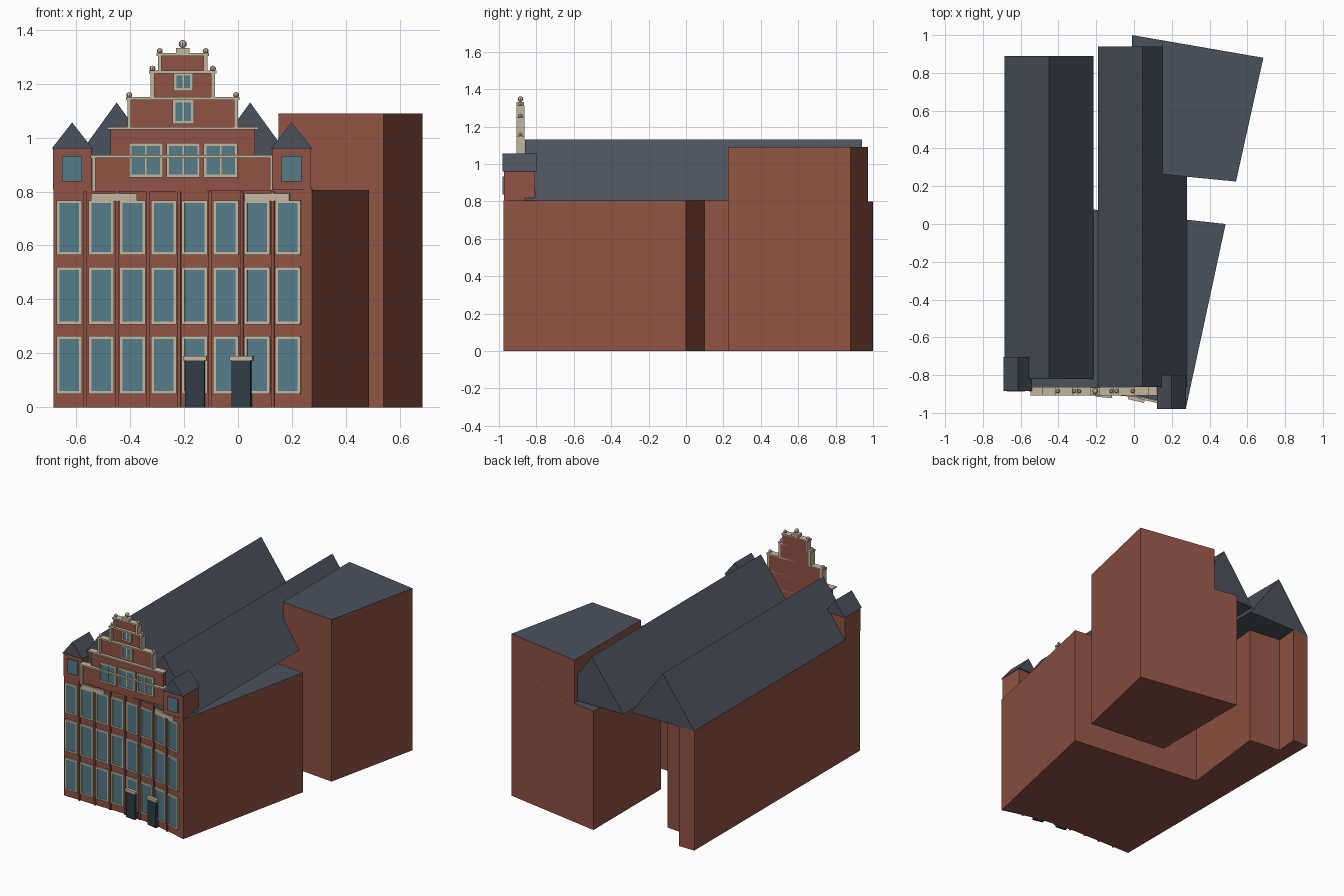
import bpy, bmesh, math
from mathutils import Matrix, Vector

if "Cube" in bpy.data.objects:
    bpy.data.objects.remove(bpy.data.objects["Cube"])


def mat(name, col):
    m = bpy.data.materials.new(name)
    m.diffuse_color = (*col, 1)
    m.use_nodes = True
    m.node_tree.nodes["Principled BSDF"].inputs["Base Color"].default_value = m.diffuse_color
    return m


BRICK = mat("brick", (0.28, 0.085, 0.058))
SLATE = mat("slate", (0.07, 0.085, 0.11))
STONE = mat("stone", (0.55, 0.47, 0.34))
GLASS = mat("glass", (0.09, 0.20, 0.25))
DOOR = mat("door", (0.03, 0.045, 0.06))


def finish(bm, name, mats):
    bmesh.ops.recalc_face_normals(bm, faces=bm.faces[:])
    me = bpy.data.meshes.new(name)
    bm.to_mesh(me)
    bm.free()
    for m in mats:
        me.materials.append(m)
    ob = bpy.data.objects.new(name, me)
    bpy.context.collection.objects.link(ob)
    return ob


def block(name, pts, z0, z1, wall=BRICK, top=SLATE):
    """Footprint polygon raised from z0 to z1, with its own roof colour."""
    bm = bmesh.new()
    lo = [bm.verts.new((x, y, z0)) for x, y in pts]
    hi = [bm.verts.new((x, y, z1)) for x, y in pts]
    bm.faces.new(lo)
    bm.faces.new(hi).material_index = 1
    n = len(pts)
    for i in range(n):
        j = (i + 1) % n
        bm.faces.new((lo[i], lo[j], hi[j], hi[i]))
    return finish(bm, name, [wall, top])


def rect(x0, x1, y0, y1):
    return [(x0, y0), (x1, y0), (x1, y1), (x0, y1)]


def gable_roof(name, x0, x1, y0, y1, z0, z1):
    bm = bmesh.new()
    prof = [(x0, z0), (x1, z0), ((x0 + x1) / 2, z1)]
    a, b = [[bm.verts.new((x, y, z)) for x, z in prof] for y in (y0, y1)]
    bm.faces.new(a)
    bm.faces.new(b)
    for i in range(3):
        j = (i + 1) % 3
        bm.faces.new((a[i], a[j], b[j], b[i]))
    return finish(bm, name, [SLATE])


def boxes(name, items, m):
    """Many boxes in one object: (x, y, z, width, depth, height, turn)."""
    bm = bmesh.new()
    for x, y, z, w, d, h, r in items:
        M = Matrix.Translation((x, y, z)) @ Matrix.Rotation(r, 4, 'Z') @ Matrix.Diagonal((w, d, h, 1))
        bmesh.ops.create_cube(bm, size=1, matrix=M)
    return finish(bm, name, [m])


# Bowed street front: footprint points and lookup of position and angle
FRONT = [(-0.685, -0.875), (-0.25, -0.88), (0.0, -0.905), (0.15, -0.94), (0.275, -0.975)]


def on_front(x):
    for (xa, ya), (xb, yb) in zip(FRONT, FRONT[1:]):
        if x <= xb:
            break
    return ya + (yb - ya) * (x - xa) / (xb - xa), math.atan2(yb - ya, xb - xa)


def front_box(x, z0, z1, w, out, depth=0.012):
    y, r = on_front(x)
    return (x + math.sin(r) * out, y - math.cos(r) * out, (z0 + z1) / 2, w, depth, z1 - z0, r)


# Main house, rear tower and lean-to parts
block("main_house", FRONT + [(0.485, 0.0), (-0.43, 0.10), (-0.36, 0.71),
                             (-0.585, 0.735), (-0.57, 0.89), (-0.685, 0.89)], 0, 0.805)
block("tower_lower", [(-0.01, 0.28), (0.54, 0.225), (0.685, 0.88), (-0.01, 1.0)], 0, 0.8)
block("tower_upper", [(0.15, 0.263), (0.54, 0.225), (0.685, 0.88), (0.15, 0.972)], 0.8, 1.09)

# Twin pitched roofs
gable_roof("left_roof", -0.685, -0.215, -0.82, 0.89, 0.805, 1.13)
gable_roof("right_roof", -0.19, 0.28, -0.862, 0.94, 0.805, 1.13)

# Window grid of the street front
glass, frame, piers = [], [], []
COLS = [-0.625, -0.507, -0.391, -0.275, -0.16, -0.044, 0.073, 0.187]
ROWS = [(0.055, 0.258), (0.312, 0.515), (0.57, 0.762)]


def side_frame(x, z0, z1, w, make):
    t = 0.011
    return [make(x - w / 2, z0, z1, t), make(x + w / 2, z0, z1, t),
            make(x, z0 - t / 2, z0 + t / 2, w + t), make(x, z1 - t / 2, z1 + t / 2, w + t)]


for x in COLS:
    for z0, z1 in ROWS:
        glass.append(front_box(x, z0, z1, 0.084, 0.002))
        frame += side_frame(x, z0, z1, 0.084, lambda a, b, c, w: front_box(a, b, c, w, 0.005))
for i in range(7):
    piers.append(front_box((COLS[i] + COLS[i + 1]) / 2, 0, 0.8, 0.012, 0.003))
boxes("window_panes", glass, GLASS)
boxes("window_frames", frame, STONE)
boxes("brick_piers", piers, BRICK)

# Doors with lintels, stone bands under the eaves
DX = (-0.158, 0.017)
boxes("doors", [front_box(x, 0, 0.173, 0.072, 0.014, 0.026) for x in DX], DOOR)
boxes("door_lintels", [front_box(x, 0.173, 0.19, 0.088, 0.014, 0.03) for x in DX], STONE)
boxes("stone_bands", [front_box(x, 0.765, 0.792, 0.17, 0.008) for x in (-0.46, 0.11)], STONE)

# Stepped gable: brick tiers, stone copings, end posts and balls
CX = -0.205
TIERS = [(0.33, 0.80, 0.93), (0.268, 0.93, 1.035), (0.198, 1.035, 1.145),
         (0.112, 1.145, 1.243), (0.085, 1.243, 1.308)]
tiers, copings, posts, balls = [], [], [], []
for i, (hw, z0, z1) in enumerate(TIERS):
    tiers.append((CX, -0.875, (z0 + z1) / 2, hw * 2, 0.025, z1 - z0, 0))
    copings.append((CX, -0.885, z1, hw * 2 + 0.025, 0.045, 0.01, 0))
    for s in (-1, 1):
        if i != 1:
            posts.append((CX + s * hw, -0.885, (z0 + z1) / 2, 0.014, 0.045, z1 - z0, 0))
        if i > 1:
            balls.append((CX + s * hw, z1 + 0.013, 0.011))
posts.append((CX, -0.885, 1.32, 0.05, 0.04, 0.024, 0))
balls.append((CX, 1.347, 0.015))
boxes("gable_tiers", tiers, BRICK)
boxes("gable_copings", copings, STONE)
boxes("gable_posts", posts, STONE)
bm = bmesh.new()
for x, z, r in balls:
    bmesh.ops.create_uvsphere(bm, u_segments=8, v_segments=6, radius=r,
                              matrix=Matrix.Translation((x, -0.885, z)))
finish(bm, "gable_balls", [STONE])

# Gable windows, each split by a centre bar
glass, frame = [], []
for x, z0, z1, w in [(-0.342, 0.857, 0.975, 0.115), (-0.203, 0.857, 0.975, 0.115),
                     (-0.064, 0.857, 0.975, 0.115), (-0.203, 1.055, 1.135, 0.07),
                     (-0.203, 1.178, 1.235, 0.06)]:
    glass.append((x, -0.888, (z0 + z1) / 2, w, 0.012, z1 - z0, 0))
    bar = lambda a, b, c, t: (a, -0.891, (b + c) / 2, t, 0.014, c - b, 0)
    frame += side_frame(x, z0, z1, w, bar) + [bar(x, z0, z1, 0.006)]
boxes("gable_panes", glass, GLASS)
boxes("gable_frames", frame, STONE)

# Corner turrets with little pitched roofs
for side, x0, x1, y0, y1 in (("left", -0.69, -0.54, -0.885, -0.705),
                             ("right", 0.122, 0.275, -0.98, -0.80)):
    c = (x0 + x1) / 2
    block(side + "_turret", rect(x0 + 0.004, x1 - 0.004, y0 + 0.008, y1 - 0.008), 0.805, 0.962)
    gable_roof(side + "_turret_roof", x0, x1, y0, y1, 0.96, 1.056)
    boxes(side + "_turret_window", [(c, y0 + 0.006, 0.885, 0.075, 0.012, 0.095, 0)], GLASS)
